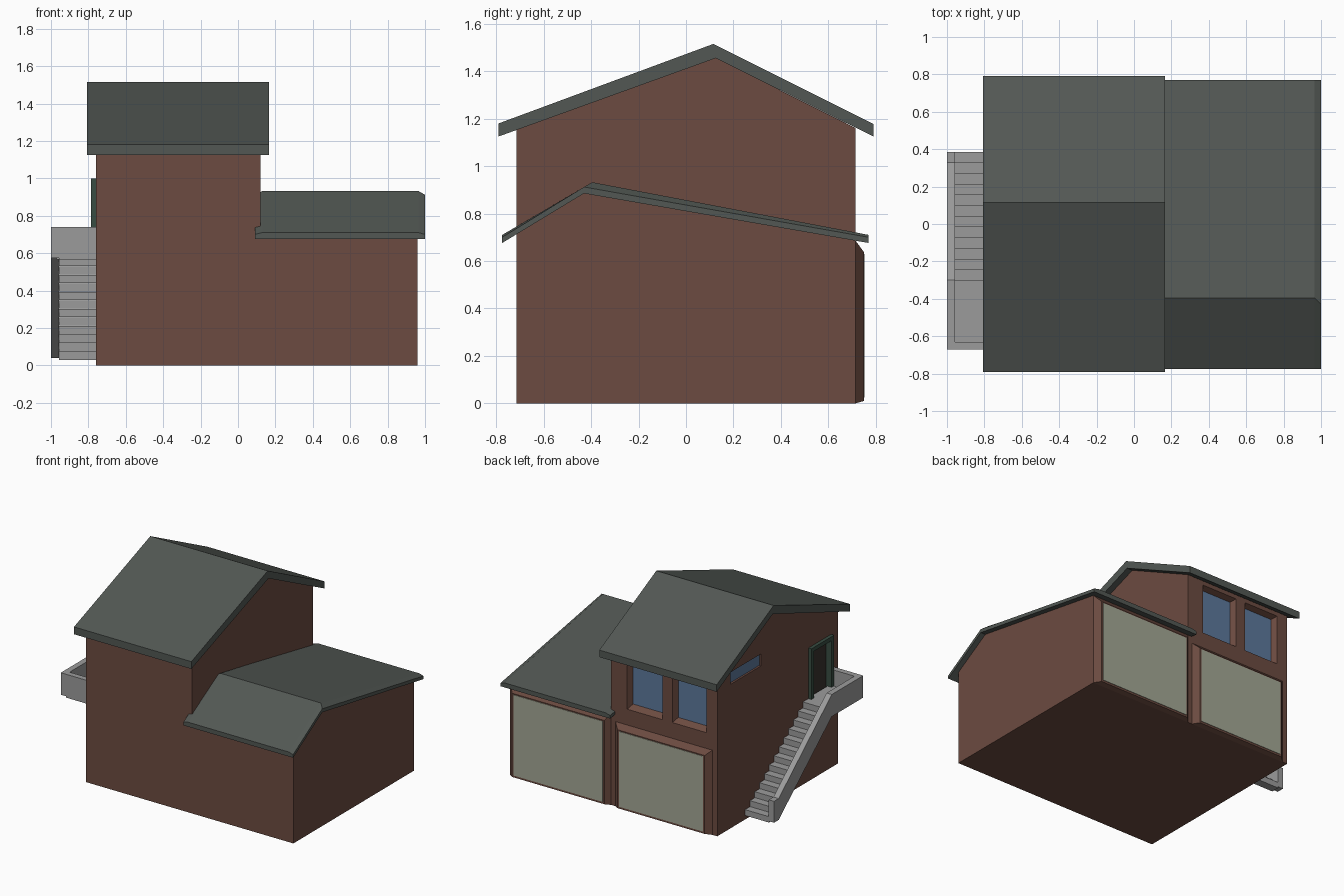
import bpy, bmesh

if "Cube" in bpy.data.objects:
    bpy.data.objects.remove(bpy.data.objects["Cube"])


def material(name, r, g, b):
    m = bpy.data.materials.new(name)
    m.diffuse_color = (r, g, b, 1)
    m.use_nodes = True
    m.node_tree.nodes["Principled BSDF"].inputs["Base Color"].default_value = m.diffuse_color
    return m


BRICK = material("brick", 0.15, 0.07, 0.052)
ROOF = material("roof_slate", 0.085, 0.097, 0.088)
PANEL = material("door_panel", 0.37, 0.39, 0.3)
GLASS = material("glass", 0.11, 0.19, 0.33)
GREEN = material("green_trim", 0.04, 0.075, 0.055)
DARK = material("dark_panel", 0.04, 0.032, 0.026)
STONE = material("concrete", 0.33, 0.33, 0.33)


def loft(name, rings, mat):
    """Solid skinned through closed rings with equal point counts."""
    bm = bmesh.new()
    loops = [[bm.verts.new(p) for p in ring] for ring in rings]
    n = len(loops[0])
    for a, b in zip(loops, loops[1:]):
        for i in range(n):
            j = (i + 1) % n
            bm.faces.new((a[i], a[j], b[j], b[i]))
    bm.faces.new(loops[0])
    bm.faces.new(loops[-1])
    bmesh.ops.recalc_face_normals(bm, faces=bm.faces)
    me = bpy.data.meshes.new(name)
    bm.to_mesh(me)
    bm.free()
    ob = bpy.data.objects.new(name, me)
    bpy.context.collection.objects.link(ob)
    me.materials.append(mat)
    return ob


def extrude_x(name, profile, x0, x1, mat):
    return loft(name, [[(x, y, z) for y, z in profile] for x in (x0, x1)], mat)


def box(name, x0, x1, y0, y1, z0, z1, mat):
    return extrude_x(name, [(y0, z0), (y1, z0), (y1, z1), (y0, z1)], x0, x1, mat)


def rect_y(y, x0, x1, z0, z1):
    return [(x0, y, z0), (x1, y, z0), (x1, y, z1), (x0, y, z1)]


def cut(target, cutter):
    cutter.hide_render = True
    mod = target.modifiers.new("opening", 'BOOLEAN')
    mod.object = cutter
    mod.operation = 'DIFFERENCE'
    mod.solver = 'EXACT'
    bpy.context.view_layer.objects.active = target
    bpy.ops.object.modifier_apply(modifier=mod.name)
    bpy.data.objects.remove(cutter)


# Brick bodies
tall = extrude_x("tall_walls", [(-0.715, 0), (0.715, 0), (0.715, 1.16),
                                (0.125, 1.455), (-0.715, 1.153)], -0.76, 0.12, BRICK)
extrude_x("low_walls", [(-0.715, 0), (0.715, 0), (0.715, 0.69),
                        (-0.43, 0.885), (-0.715, 0.715)], 0.12, 0.96, BRICK)

# Tall gable roof
extrude_x("tall_roof", [(-0.79, 1.125), (0.125, 1.455), (0.79, 1.125),
                        (0.79, 1.178), (0.115, 1.515), (-0.79, 1.18)], -0.808, 0.166, ROOF)


# Low roof with chamfered ends
def low_ring(x, ridge_y, ridge_z, eave):
    pts = [(-0.775, 0.676), (-0.43, 0.885), (0.77, 0.676),
           (0.77, eave), (ridge_y, ridge_z), (-0.775, eave)]
    return [(x, y, z) for y, z in pts]


loft("low_roof", [low_ring(0.09, -0.43, 0.912, 0.7), low_ring(0.13, -0.395, 0.932, 0.71),
                  low_ring(0.965, -0.395, 0.932, 0.71), low_ring(1.0, -0.43, 0.912, 0.7)], ROOF)

# Garage doors on bevelled surrounds (back side)
for name, bx0, bx1, bz, dx0, dx1, dz in (
        ("tall", -0.72, 0.085, 0.635, -0.668, 0.03, 0.59),
        ("low", 0.12, 0.96, 0.685, 0.165, 0.905, 0.63)):
    loft(name + "_garage_surround", [rect_y(0.70, bx0, bx1, 0, bz), rect_y(0.715, bx0, bx1, 0, bz),
                                     rect_y(0.75, dx0 - 0.012, dx1 + 0.012, 0.01, dz + 0.008)], BRICK)
    box(name + "_garage_door", dx0, dx1, 0.74, 0.753, 0.025, dz, PANEL)

# Upper back windows in splayed recesses
for i, (x0, x1) in enumerate(((-0.65, -0.41), (-0.285, -0.035))):
    cut(tall, loft("window_cutter", [rect_y(0.67, x0, x1, 0.785, 1.11),
                                     rect_y(0.72, x0 - 0.025, x1 + 0.025, 0.75, 1.13)], BRICK))
    box(f"back_window_{i + 1}", x0 - 0.005, x1 + 0.005, 0.655, 0.674, 0.78, 1.115, GLASS)

# Slot window on the left wall
cut(tall, box("slot_cutter", -0.8, -0.735, 0.195, 0.56, 1.08, 1.17, BRICK))
box("side_window", -0.745, -0.73, 0.19, 0.565, 1.075, 1.175, GLASS)

# Side door at the landing
cut(tall, box("door_cutter", -0.8, -0.73, -0.61, -0.39, 0.6, 0.98, BRICK))
box("side_door", -0.74, -0.725, -0.615, -0.385, 0.6, 0.985, DARK)
for name, y0, y1, z0, z1 in (("front_jamb", -0.635, -0.605, 0.6, 1.0),
                             ("back_jamb", -0.395, -0.365, 0.6, 1.0),
                             ("head", -0.605, -0.395, 0.97, 1.0)):
    box("side_door_" + name, -0.785, -0.73, y0, y1, z0, z1, GREEN)

# Outside stair: landing, parapets and steps
box("landing_floor", -0.97, -0.75, -0.65, -0.3, 0.565, 0.62, STONE)
box("landing_front_wall", -0.956, -0.755, -0.672, -0.63, 0.565, 0.74, STONE)
extrude_x("stair_parapet", [(0.385, 0.04), (0.385, 0.2), (0.33, 0.2), (-0.3, 0.74),
                            (-0.672, 0.74), (-0.672, 0.575), (-0.3, 0.575), (0.33, 0.04)],
          -1.0, -0.956, STONE)
for i in range(12):
    y, z = 0.385 - 0.0571 * i, 0.03 + 0.0455 * i
    box(f"step_{i + 1}", -0.957, -0.755, y - 0.062, y, z, z + 0.044, STONE)
